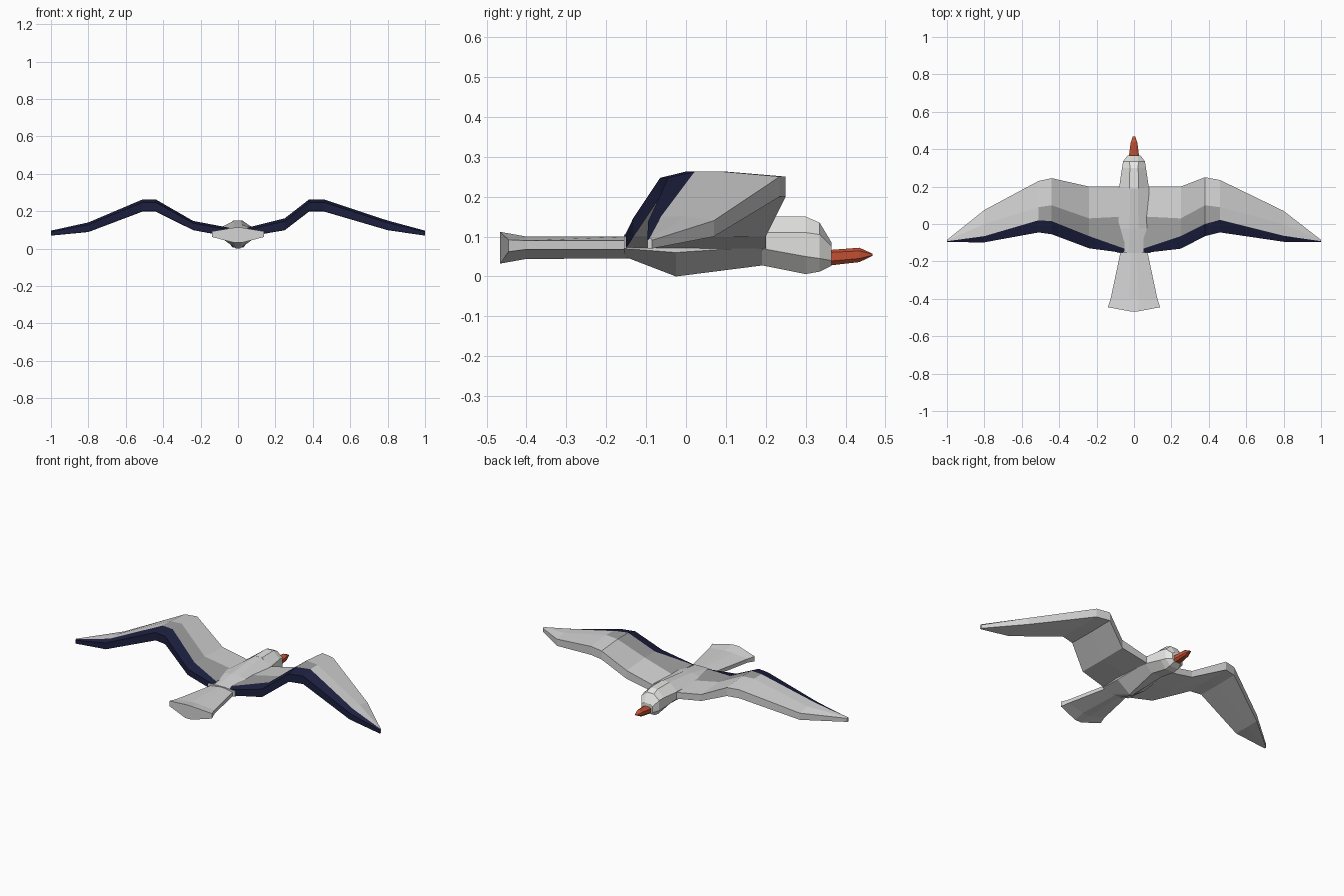
import bpy, bmesh


def mat(name, rgb):
    m = bpy.data.materials.new(name)
    m.diffuse_color = (*rgb, 1)
    return m


LIGHT = mat("pale grey", (0.66, 0.66, 0.66))
WHITE = mat("head white", (0.80, 0.80, 0.79))
GREY = mat("mid grey", (0.36, 0.36, 0.36))
NAVY = mat("dark navy", (0.012, 0.014, 0.05))
ORANGE = mat("orange red", (0.56, 0.085, 0.035))


def loft(name, rings, mats, rule=None):
    """Skin a row of equal rings; rule(side, span) picks the material."""
    bm = bmesh.new()
    vs = [[bm.verts.new(p) for p in r] for r in rings]
    n = len(rings[0])
    for j in range(len(vs) - 1):
        for i in range(n):
            k = (i + 1) % n
            f = bm.faces.new((vs[j][i], vs[j][k], vs[j + 1][k], vs[j + 1][i]))
            if rule:
                f.material_index = rule(i, j)
    bm.faces.new(vs[0])
    bm.faces.new(vs[-1])
    bmesh.ops.recalc_face_normals(bm, faces=bm.faces)
    me = bpy.data.meshes.new(name)
    bm.to_mesh(me)
    bm.free()
    for m in mats:
        me.materials.append(m)
    ob = bpy.data.objects.new(name, me)
    bpy.context.collection.objects.link(ob)
    return ob


def ring(y, w, top, side_hi, side_lo, bot, tw=0.3, bw=0.3):
    """Cross-section of body parts: flat ridge on top, keel below."""
    return [(-w * tw, y, top), (w * tw, y, top), (w, y, side_hi), (w, y, side_lo),
            (w * bw, y, bot), (-w * bw, y, bot), (-w, y, side_lo), (-w, y, side_hi)]


# body
loft("body", [
    ring(-0.155, 0.09, 0.105, 0.10, 0.07, 0.05),
    ring(-0.025, 0.095, 0.125, 0.112, 0.06, 0.0, 0.25, 0.1),
    ring(0.195, 0.08, 0.15, 0.112, 0.075, 0.028, 0.25, 0.4),
], [LIGHT])

# head
loft("head", [
    ring(0.19, 0.08, 0.15, 0.11, 0.07, 0.028, 0.3, 0.4),
    ring(0.30, 0.064, 0.15, 0.11, 0.05, 0.006, 0.35, 0.45),
    ring(0.335, 0.058, 0.135, 0.105, 0.045, 0.012, 0.4, 0.5),
    ring(0.365, 0.036, 0.085, 0.075, 0.04, 0.027, 0.5, 0.6),
], [WHITE])

# beak
loft("beak", [
    ring(0.355, 0.028, 0.066, 0.060, 0.038, 0.027, 0.5, 0.6),
    ring(0.435, 0.018, 0.072, 0.064, 0.045, 0.036, 0.5, 0.6),
    ring(0.468, 0.007, 0.057, 0.056, 0.053, 0.052, 0.5, 0.5),
], [ORANGE])

# tail, fanned with a bowed end
tail = loft("tail", [
    ring(-0.14, 0.07, 0.10, 0.09, 0.068, 0.045, 0.2, 0.2),
    ring(-0.40, 0.125, 0.10, 0.09, 0.068, 0.044, 0.2, 0.2),
    ring(-0.445, 0.14, 0.112, 0.092, 0.062, 0.032, 0.15, 0.15),
], [LIGHT])
for v in tail.data.vertices:
    if v.co.y < -0.44 and abs(v.co.x) < 0.05:
        v.co.y = -0.467


# wings: x, leading y, middle y, rear y, trailing y, top z, bottom z
RIGHT = [(0.05, 0.20, 0.04, -0.132, -0.155, 0.112, 0.065),
         (0.25, 0.20, 0.03, -0.065, -0.132, 0.162, 0.10),
         (0.38, 0.25, 0.10, 0.00, -0.065, 0.263, 0.20),
         (0.46, 0.235, 0.09, 0.022, -0.045, 0.263, 0.20),
         (0.80, 0.07, 0.00, -0.063, -0.095, 0.15, 0.10),
         (1.00, -0.085, -0.089, -0.092, -0.097, 0.096, 0.07)]
LEFT = [(-0.05, 0.20, 0.04, -0.132, -0.155, 0.112, 0.065),
        (-0.24, 0.20, 0.03, -0.065, -0.13, 0.148, 0.10),
        (-0.44, 0.245, 0.10, 0.015, -0.055, 0.263, 0.20),
        (-0.51, 0.23, 0.09, 0.02, -0.045, 0.263, 0.20),
        (-0.80, 0.075, 0.00, -0.065, -0.098, 0.14, 0.09),
        (-1.00, -0.085, -0.089, -0.092, -0.097, 0.096, 0.07)]


def wing_rule(side, span):
    if side in (2, 3):            # back edge
        return 2
    return 1 if side == 1 and span < 3 else 0


for name, rows in (("right_wing", RIGHT), ("left_wing", LEFT)):
    rings = []
    for x, le, mid, rear, te, zt, zb in rows:
        t = zt - zb
        rings.append([(x, le, zt - 0.2 * t), (x, mid, zt), (x, rear, zt),
                      (x, te, zt - 0.25 * t), (x, te, zb), (x, mid, zb - 0.03 * t),
                      (x, le, zb)])
    loft(name, rings, [LIGHT, GREY, NAVY], wing_rule)
